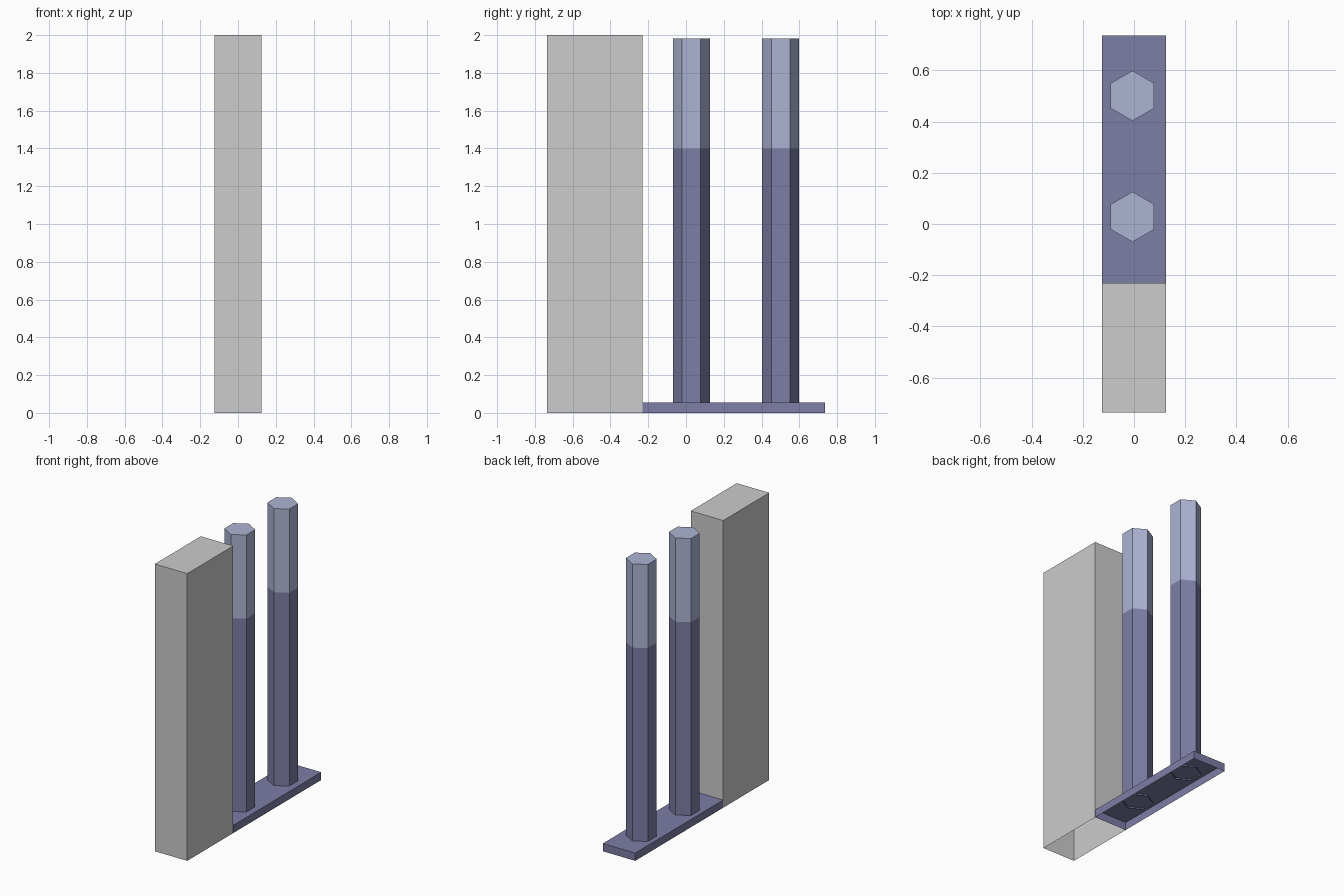
import bpy, bmesh, math

if "Cube" in bpy.data.objects:
    bpy.data.objects.remove(bpy.data.objects["Cube"])


def material(name, srgb):
    m = bpy.data.materials.new(name)
    lin = [((c / 255 + 0.055) / 1.055) ** 2.4 for c in srgb]
    m.diffuse_color = (*lin, 1.0)
    m.use_nodes = True
    m.node_tree.nodes["Principled BSDF"].inputs["Base Color"].default_value = m.diffuse_color
    return m


GREY = material("light_grey", (204, 204, 204))
PURPLE = material("dusky_purple", (125, 125, 166))
PALE = material("pale_lavender", (173, 180, 212))


def shell(name, outline, levels, mats):
    """Extrude an outline through the z levels: capped top, open bottom, one material per band."""
    bm = bmesh.new()
    rings = [[bm.verts.new((x, y, z)) for x, y in outline] for z in levels]
    n = len(outline)
    for band, (lo, hi) in enumerate(zip(rings, rings[1:])):
        for i in range(n):
            j = (i + 1) % n
            bm.faces.new((lo[i], lo[j], hi[j], hi[i])).material_index = band
    bm.faces.new(rings[-1]).material_index = len(mats) - 1
    mesh = bpy.data.meshes.new(name)
    bm.to_mesh(mesh)
    bm.free()
    for m in mats:
        mesh.materials.append(m)
    obj = bpy.data.objects.new(name, mesh)
    bpy.context.collection.objects.link(obj)
    return obj


def rect(x, y0, y1):
    return [(-x, y0), (x, y0), (x, y1), (-x, y1)]


def hexagon(cx, cy, r):
    return [(cx + r * math.cos(math.radians(90 + 60 * k)),
             cy + r * math.sin(math.radians(90 + 60 * k))) for k in range(6)]


# Tall block at the front, open underneath
shell("tall_block", rect(0.125, -0.737, -0.231), (0, 2.0), [GREY])

# Low base plate, hollow underneath
shell("base_plate", rect(0.125, -0.23, 0.737), (0, 0.054), [PURPLE])

# Two hexagonal posts with paler upper sections, passing just through the plate
for label, y in (("front", 0.028), ("rear", 0.501)):
    shell(label + "_post", hexagon(-0.006, y, 0.098), (0.045, 1.4, 1.983), [PURPLE, PALE])
